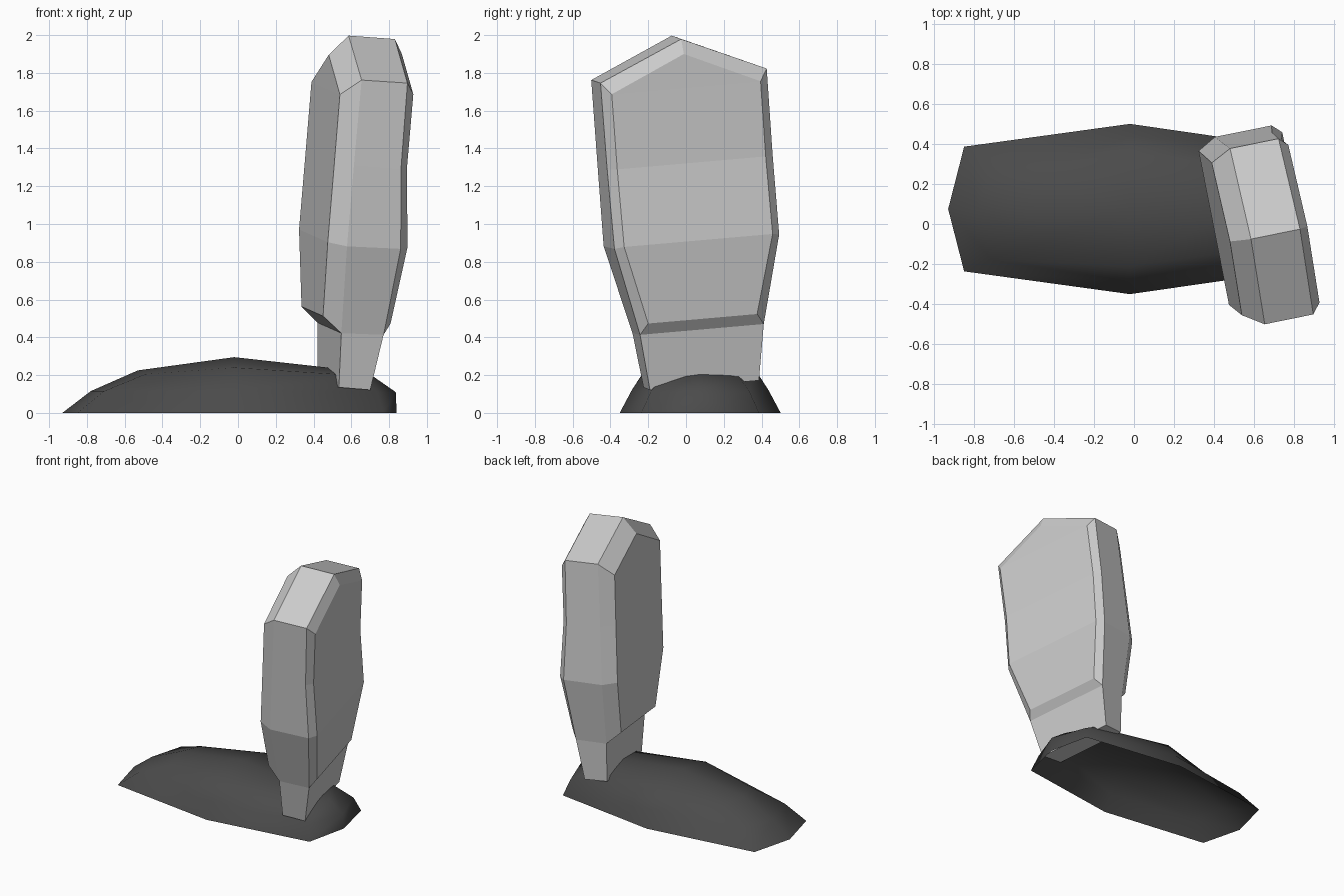
import bpy, bmesh
from mathutils import Vector, Matrix

if "Cube" in bpy.data.objects:
    bpy.data.objects.remove(bpy.data.objects["Cube"])


def finish(name, bm, smooth=False):
    bmesh.ops.recalc_face_normals(bm, faces=bm.faces)
    mesh = bpy.data.meshes.new(name)
    bm.to_mesh(mesh)
    bm.free()
    for p in mesh.polygons:
        p.use_smooth = smooth
    obj = bpy.data.objects.new(name, mesh)
    bpy.context.collection.objects.link(obj)
    return obj


# Leaning frame of the stone: u = thickness, v = width, w = height
u = Vector((0.977, 0.20, -0.08)).normalized()
w = u.cross(Vector((-0.19, 0.975, 0.085))).normalized()
v = w.cross(u)
frame = Matrix((u, v, w)).transposed()
origin = Vector((0.6, 0.05, 0.5))


def half_profile(bm, levels):
    """Levels are (u, half width, w), last one is the apex; returns a symmetric loop."""
    def vert(a, b, c):
        return bm.verts.new(origin + frame @ Vector((a, b + 0.008, c)))
    right = [vert(a, b, c) for a, b, c in levels]
    left = [vert(a, -b, c) for a, b, c in levels[:-1]]
    return right + left[::-1]


def bridge(bm, p, q, closed):
    n = len(p)
    for i in range(n if closed else n - 1):
        j = (i + 1) % n
        bm.faces.new((p[i], p[j], q[j], q[i]))


def cap(bm, loop):
    half = len(loop) // 2
    for i in range(half - 1):
        bm.faces.new((loop[i], loop[i + 1], loop[-2 - i], loop[-1 - i]))
    bm.faces.new(loop[half - 1:half + 2])


# Headstone: two raised panels either side of a core slab
bm = bmesh.new()
panel_right = half_profile(bm, [(.155, .295, .01), (.185, .402, .43), (.141, .402, .84),
                                (.137, .403, 1.24), (.137, 0, 1.42)])
rim_right = half_profile(bm, [(.115, .335, -.05), (.140, .446, .42), (.100, .448, .84),
                              (.090, .450, 1.30), (.092, 0, 1.496)])
rim_left = half_profile(bm, [(-.112, .33, -.06), (-.150, .446, .41), (-.155, .448, .84),
                             (-.158, .450, 1.296), (-.159, 0, 1.494)])
panel_left = half_profile(bm, [(-.212, .295, .02), (-.245, .394, .42), (-.25, .392, .84),
                               (-.255, .390, 1.206), (-.256, 0, 1.384)])
cap(bm, panel_right)
bridge(bm, panel_right, rim_right, True)
bridge(bm, rim_right, rim_left, False)
bridge(bm, rim_left, panel_left, True)
cap(bm, panel_left)

# Narrow foot of the stone, sunk in the mound
foot = [bm.verts.new(origin + frame @ Vector((a, b + 0.008, -.35)))
        for a, b in ((.08, .295), (.08, -.295), (-.09, -.295), (-.09, .295))]
top = [rim_right[0], rim_right[-1], rim_left[-1], rim_left[0]]
bridge(bm, foot, top, True)
bm.faces.new(foot)
finish("headstone", bm)

# Earth mound: open shell of eight-sided rings, smooth shaded
# per ring: left tip, left corner, middle, right corner, right tip as (x, half width, z)
rings = [
    [(-.93, 0, 0), (-.85, .312, 0), (-.02, .426, 0), (.77, .312, 0), (.84, 0, 0)],
    [(-.78, 0, .115), (-.71, .255, .115), (-.02, .362, .12), (.74, .262, .11), (.835, 0, .11)],
    [(-.53, 0, .225), (-.49, .18, .205), (-.02, .285, .24), (.60, .20, .20), (.72, 0, .19)],
]
bm = bmesh.new()
loops = []
for ring in rings:
    near = [bm.verts.new((x, .075 - y, z)) for x, y, z in ring]
    far = [bm.verts.new((x, .075 + y, z)) for x, y, z in ring[1:-1]]
    loops.append(near + far[::-1])
for a, b in zip(loops, loops[1:]):
    bridge(bm, a, b, True)
crown = bm.verts.new((-.02, .075, .295))
crest = bm.verts.new((.52, .075, .235))
r = loops[-1]
for face in ((r[0], r[1], crown), (r[1], r[2], crown), (r[2], r[3], crest, crown),
             (r[3], r[4], crest), (r[4], r[5], crest), (r[5], r[6], crown, crest),
             (r[6], r[7], crown), (r[7], r[0], crown)):
    bm.faces.new(face)
mound = finish("earth_mound", bm, smooth=True)
soil = bpy.data.materials.new("dark_soil")
soil.diffuse_color = (0.07, 0.07, 0.07, 1)
soil.use_nodes = True
soil.node_tree.nodes["Principled BSDF"].inputs["Base Color"].default_value = soil.diffuse_color
mound.data.materials.append(soil)
